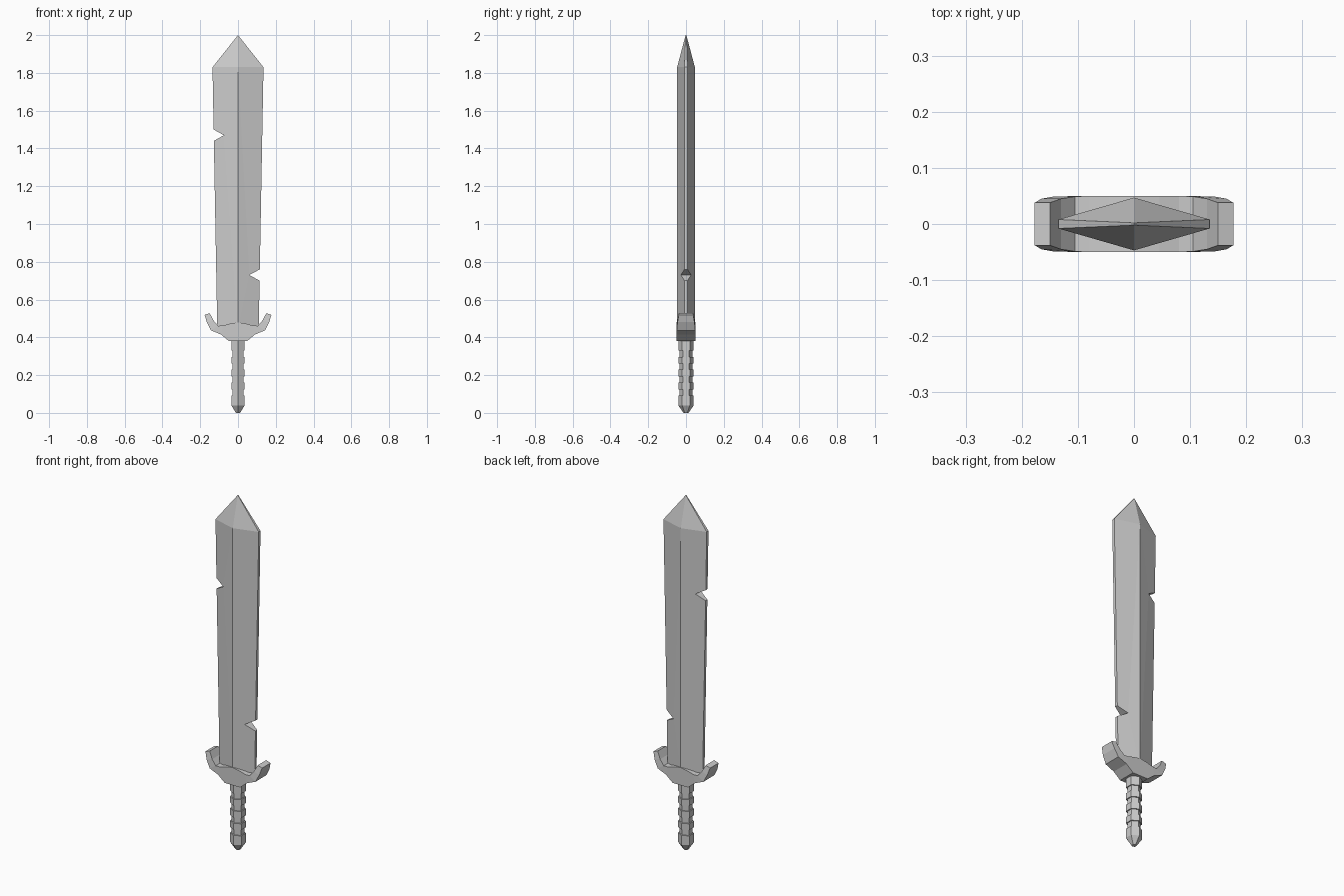
import bpy, bmesh, math

if "Cube" in bpy.data.objects:
    bpy.data.objects.remove(bpy.data.objects["Cube"])


def finish(name, bm):
    bmesh.ops.remove_doubles(bm, verts=bm.verts, dist=1e-5)
    bmesh.ops.recalc_face_normals(bm, faces=bm.faces)
    mesh = bpy.data.meshes.new(name)
    bm.to_mesh(mesh)
    bm.free()
    obj = bpy.data.objects.new(name, mesh)
    bpy.context.collection.objects.link(obj)
    return obj


def loft(name, rings):
    """Skin a list of equal-sized point rings and cap both ends."""
    bm = bmesh.new()
    loops = [[bm.verts.new(p) for p in ring] for ring in rings]
    n = len(loops[0])
    for a, b in zip(loops, loops[1:]):
        for i in range(n):
            j = (i + 1) % n
            bm.faces.new((a[i], a[j], b[j], b[i]))
    bm.faces.new(loops[0])
    bm.faces.new(loops[-1])
    return finish(name, bm)


# Blade: diamond section with narrow flat edges and one notch per side
RIDGE, EDGE, BASE, SHOULDER, TIP = 0.047, 0.008, 0.44, 1.83, 2.0


def edge_x(z):
    return 0.11 + 0.025 * (z - 0.46) / (SHOULDER - 0.46)


def blade_side(bm, side, notch_z, notch_x):
    profile = [(edge_x(z), z) for z in (BASE, notch_z - 0.03)]
    profile.append((notch_x, notch_z))
    profile += [(edge_x(z), z) for z in (notch_z + 0.03, SHOULDER)]
    walls = []
    for s in (-1, 1):
        rim = []
        for x, z in profile:
            y = RIDGE + (EDGE - RIDGE) * x / edge_x(z)
            rim.append(bm.verts.new((side * x, s * y, z)))
        low = bm.verts.new((0, s * RIDGE, BASE))
        high = bm.verts.new((0, s * RIDGE, SHOULDER))
        tip = bm.verts.new((0, s * 0.002, TIP))
        # split the concave face at the notch
        bm.faces.new((low, rim[0], rim[1], rim[2]))
        bm.faces.new((low, rim[2], high))
        bm.faces.new((rim[2], rim[3], rim[4], high))
        bm.faces.new((high, rim[4], tip))
        walls.append([low] + rim + [tip])
    f, b = walls
    for i in range(len(f) - 1):
        bm.faces.new((f[i], f[i + 1], b[i + 1], b[i]))


bm = bmesh.new()
blade_side(bm, 1, 0.73, 0.06)
blade_side(bm, -1, 1.47, 0.075)
finish("blade", bm)

# Guard: upswept horns, thinning toward the ends
# (top x, top z, bottom x, bottom z, half depth)
half = [
    (0.0, 0.480, 0.0, 0.38, 0.05),
    (0.045, 0.472, 0.048, 0.38, 0.05),
    (0.080, 0.462, 0.090, 0.415, 0.05),
    (0.105, 0.461, 0.143, 0.437, 0.049),
    (0.130, 0.490, 0.165, 0.480, 0.045),
    (0.150, 0.528, 0.177, 0.519, 0.038),
]
sections = [(-a, b, -c, d, e) for a, b, c, d, e in half[:0:-1]] + half
loft("guard", [[(xt, -y, zt), (xt, y, zt), (xb, y, zb), (xb, -y, zb)]
               for xt, zt, xb, zb, y in sections])

# Grip: hexagonal handle with raised bands and a tapered pommel
WIDE, NARROW = 0.041, 0.034
steps = [(0.0, 0.013), (0.04, WIDE)]
for z0, z1 in ((0.092, 0.125), (0.16, 0.193), (0.23, 0.262), (0.297, 0.33)):
    steps += [(z0, WIDE), (z0, NARROW), (z1, NARROW), (z1, WIDE)]
steps.append((0.39, WIDE))
loft("grip", [[(r * math.sin(k * math.pi / 3), r * math.cos(k * math.pi / 3), z)
               for k in range(6)] for z, r in steps])
